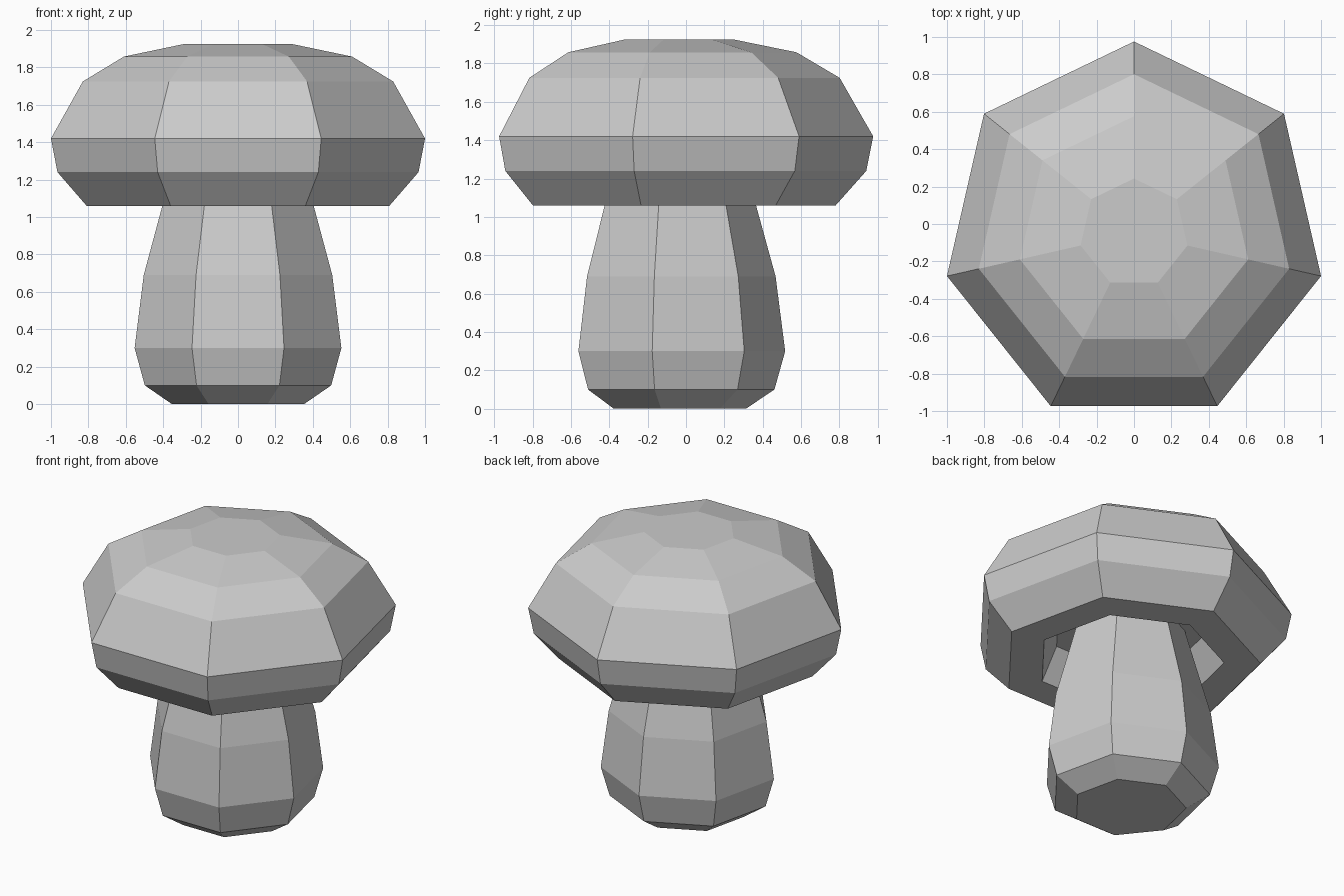
import bpy, bmesh
from math import sin, cos, pi

if "Cube" in bpy.data.objects:
    bpy.data.objects.remove(bpy.data.objects["Cube"])

SIDES = 7
CENTRE_Y = -0.05  # the heptagon points backwards, so its centre sits slightly forward


def lathe(name, profile):
    """Stack seven-sided rings given as (radius, z), with flat caps at both ends."""
    bm = bmesh.new()
    rings = []
    for r, z in profile:
        angles = [pi / 2 + 2 * pi * i / SIDES for i in range(SIDES)]
        rings.append([bm.verts.new((r * cos(a), CENTRE_Y + r * sin(a), z)) for a in angles])
    for low, high in zip(rings, rings[1:]):
        for i in range(SIDES):
            j = (i + 1) % SIDES
            bm.faces.new((low[i], low[j], high[j], high[i]))
    bm.faces.new(rings[0][::-1])
    bm.faces.new(rings[-1])
    bmesh.ops.recalc_face_normals(bm, faces=bm.faces)
    mesh = bpy.data.meshes.new(name)
    bm.to_mesh(mesh)
    bm.free()
    obj = bpy.data.objects.new(name, mesh)
    bpy.context.collection.objects.link(obj)
    return obj


# Stem: bulging at the base, tapering up into the hollow of the cap
lathe("stem", [(0.362, 0), (0.511, 0.10), (0.567, 0.30), (0.517, 0.69),
               (0.415, 1.06), (0.35, 1.30)])

# Cap: recessed underside, flat rim, then the rounded dome
lathe("cap", [(0.50, 1.29), (0.60, 1.06), (0.83, 1.06), (0.99, 1.24),
              (1.0257, 1.42), (0.851, 1.725), (0.626, 1.858), (0.293, 1.926)])
